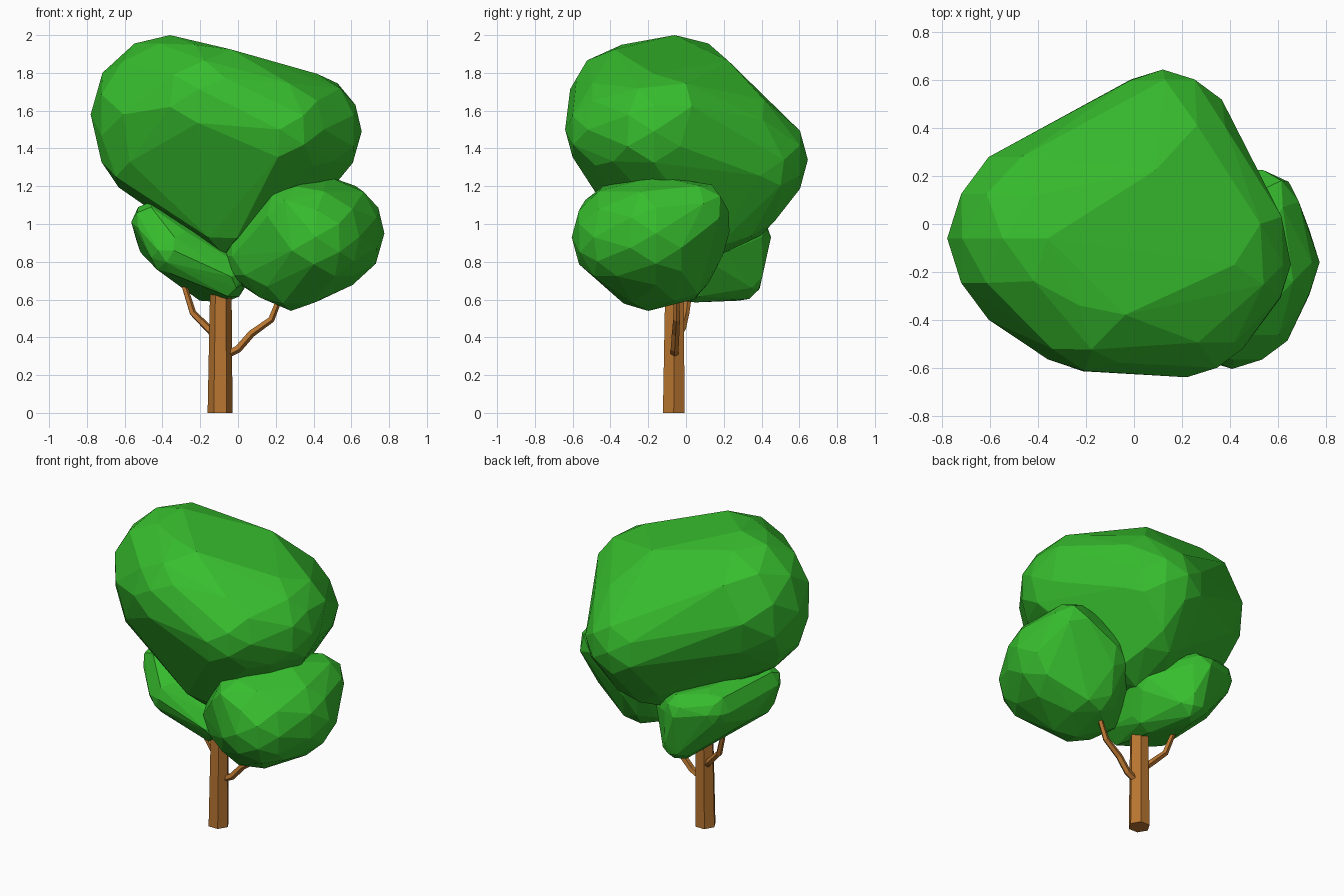
import bpy, bmesh, math
from mathutils import Vector, Matrix

if "Cube" in bpy.data.objects:
    bpy.data.objects.remove(bpy.data.objects["Cube"])


def material(name, rgb):
    m = bpy.data.materials.new(name)
    m.diffuse_color = (*rgb, 1)
    m.use_nodes = True
    m.node_tree.nodes["Principled BSDF"].inputs["Base Color"].default_value = m.diffuse_color
    return m


LEAF = material("leaf green", (0.038, 0.51, 0.027))
BARK = material("bark brown", (0.48, 0.18, 0.03))


def finish(name, bm, mat):
    bmesh.ops.recalc_face_normals(bm, faces=bm.faces[:])
    me = bpy.data.meshes.new(name)
    bm.to_mesh(me)
    bm.free()
    me.materials.append(mat)
    ob = bpy.data.objects.new(name, me)
    bpy.context.collection.objects.link(ob)
    return ob


def hull(bm):
    r = bmesh.ops.convex_hull(bm, input=bm.verts[:])
    junk = {g for g in r["geom_interior"] + r["geom_unused"]
            if isinstance(g, bmesh.types.BMVert)}
    bmesh.ops.delete(bm, geom=list(junk), context='VERTS')


def crown(name, balls, merge):
    """Faceted foliage: convex hull wrapped round a few low-poly balls."""
    bm = bmesh.new()
    for x, y, z, r in balls:
        bmesh.ops.create_icosphere(bm, subdivisions=3, radius=r,
                                   matrix=Matrix.Translation((x, y, z)))
    bmesh.ops.delete(bm, geom=bm.edges[:], context='EDGES_FACES')
    hull(bm)
    # thin out crowded corners (keeping the extremes), then wrap again
    pts = [v.co.copy() for v in bm.verts]
    bm.free()
    mid = sum(pts, Vector()) / len(pts)
    ends = [f(pts, key=lambda p: p[a]) for a in range(3) for f in (min, max)]
    kept = []
    for p in ends + sorted(pts, key=lambda p: -(p - mid).length):
        if all((p - q).length > merge for q in kept):
            kept.append(p)
    bm = bmesh.new()
    for p in kept:
        bm.verts.new(p)
    hull(bm)
    return finish(name, bm, LEAF)


def limb(name, path, sides):
    """Tapered faceted tube through (x, y, z, radius) points."""
    bm = bmesh.new()
    pts = [Vector(p[:3]) for p in path]
    rings = []
    for i, p in enumerate(pts):
        d = (pts[min(i + 1, len(pts) - 1)] - pts[max(i - 1, 0)]).normalized()
        u = (Vector((1, 0, 0)) - d * d.x).normalized()
        w = d.cross(u)
        rings.append([bm.verts.new(p + path[i][3] * (
            u * math.cos(k * math.tau / sides) + w * math.sin(k * math.tau / sides)))
            for k in range(sides)])
    for a, b in zip(rings, rings[1:]):
        for k in range(sides):
            n = (k + 1) % sides
            bm.faces.new((a[k], a[n], b[n], b[k]))
    bm.faces.new(rings[0][::-1])
    bm.faces.new(rings[-1])
    return finish(name, bm, BARK)


# Trunk and its two bent branches
limb("trunk", [(-0.095, -0.065, 0, 0.066), (-0.09, -0.06, 0.8, 0.055)], 6)
limb("right_branch", [(-0.08, -0.06, 0.30, 0.022), (0.0, -0.06, 0.34, 0.022),
                      (0.07, -0.055, 0.42, 0.021), (0.175, -0.05, 0.495, 0.019),
                      (0.24, -0.05, 0.66, 0.015)], 5)
limb("left_branch", [(-0.11, -0.05, 0.40, 0.022), (-0.16, -0.02, 0.45, 0.021),
                     (-0.24, 0.0, 0.53, 0.019), (-0.30, 0.03, 0.72, 0.015)], 5)

# Large upper crown
crown("upper_crown", [(-0.36, -0.06, 1.58, 0.42), (0.34, -0.17, 1.49, 0.315),
                      (0.12, 0.34, 1.34, 0.305), (0.20, 0.22, 1.48, 0.27),
                      (0.05, 0.10, 1.65, 0.25), (-0.16, -0.29, 1.62, 0.34),
                      (0.22, -0.35, 1.50, 0.29), (-0.06, -0.16, 1.03, 0.20),
                      (0.08, 0.12, 1.05, 0.24), (0.10, 0.27, 1.15, 0.25),
                      (0.42, 0.0, 1.57, 0.205), (-0.45, -0.10, 1.40, 0.285)], 0.14)

# Lower right crown
crown("right_crown", [(0.47, -0.16, 0.95, 0.305), (0.41, -0.32, 0.93, 0.285),
                      (0.28, -0.20, 0.80, 0.26), (0.54, 0.07, 1.07, 0.155),
                      (0.29, -0.40, 1.04, 0.165), (0.13, -0.20, 0.83, 0.20),
                      (0.33, -0.02, 0.96, 0.25), (0.33, -0.06, 0.78, 0.21)], 0.11)

# Lower left crown, a slanting slab
crown("left_crown", [(-0.455, -0.15, 1.01, 0.11), (-0.38, 0.26, 0.97, 0.125),
                     (-0.22, 0.33, 0.93, 0.12), (-0.40, 0.02, 0.92, 0.14),
                     (-0.34, -0.20, 0.86, 0.14), (-0.17, 0.28, 0.72, 0.13),
                     (-0.07, -0.18, 0.72, 0.115), (-0.07, 0.05, 0.70, 0.115),
                     (-0.05, 0.12, 0.85, 0.15)], 0.07)
